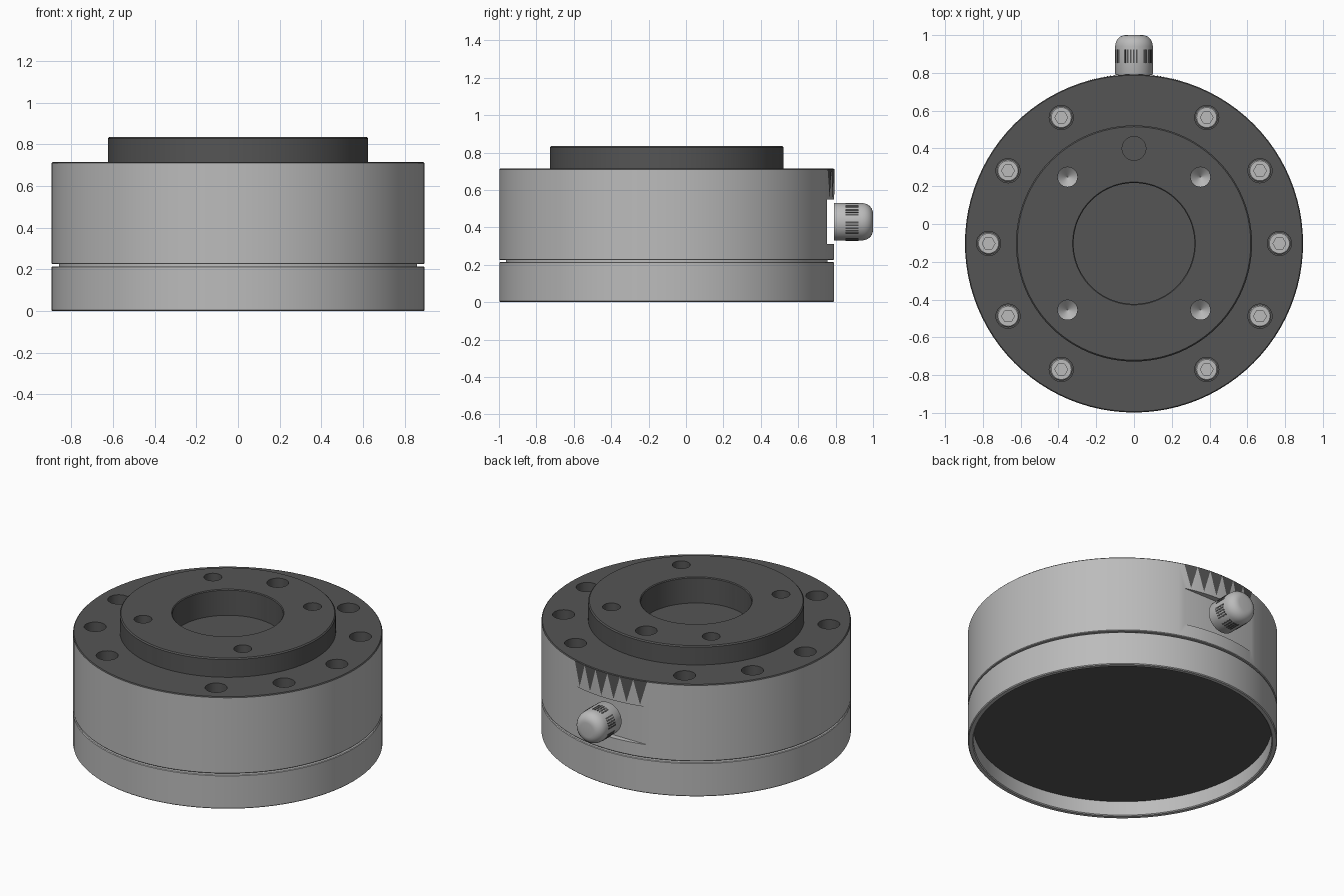
import bpy, bmesh
from math import sin, cos, pi, radians
from mathutils import Matrix

if "Cube" in bpy.data.objects:
    bpy.data.objects.remove(bpy.data.objects["Cube"])

CY = -0.103   # body axis
R = 0.895     # body radius


def material(name, v):
    m = bpy.data.materials.new(name)
    m.diffuse_color = (v, v, v, 1)
    m.use_nodes = True
    m.node_tree.nodes["Principled BSDF"].inputs["Base Color"].default_value = m.diffuse_color
    return m


LIGHT, DARK = material("light_grey", 0.5), material("dark_grey", 0.09)


def lathe(bm, prof, mats, cx=0.0, cy=0.0, seg=32):
    """Closed solid: rings from (radius, z) pairs, mats = bottom cap, each band, top cap."""
    rings = []
    for r, z in prof:
        rings.append([bm.verts.new((cx + r * cos(2 * pi * i / seg), cy + r * sin(2 * pi * i / seg), z))
                      for i in range(seg)])
    bm.faces.new(rings[0][::-1]).material_index = mats[0]
    for a, b, m in zip(rings, rings[1:], mats[1:]):
        for i in range(seg):
            j = (i + 1) % seg
            bm.faces.new((a[i], a[j], b[j], b[i])).material_index = m
    bm.faces.new(rings[-1]).material_index = mats[-1]


def finish(bm, name, smooth=True):
    me = bpy.data.meshes.new(name)
    bm.to_mesh(me)
    bm.free()
    me.materials.append(LIGHT)
    me.materials.append(DARK)
    ob = bpy.data.objects.new(name, me)
    bpy.context.collection.objects.link(ob)
    if smooth:
        shade(ob)
    return ob


def select(ob):
    bpy.ops.object.select_all(action='DESELECT')
    ob.select_set(True)
    bpy.context.view_layer.objects.active = ob


def shade(ob):
    select(ob)
    bpy.ops.object.shade_smooth_by_angle(angle=radians(30))


def cut(ob, cutter):
    mod = ob.modifiers.new("cut", 'BOOLEAN')
    mod.operation = 'DIFFERENCE'
    mod.solver = 'EXACT'
    mod.object = cutter
    select(ob)
    bpy.ops.object.modifier_apply(modifier=mod.name)
    bpy.data.objects.remove(cutter)
    shade(ob)


def box(bm, size, matrix, mat=0):
    res = bmesh.ops.create_cube(bm, size=1, matrix=matrix @ Matrix.Diagonal((*size, 1)))
    for f in {f for v in res["verts"] for f in v.link_faces}:
        f.material_index = mat


# Housing: recessed base, side groove, raised flange and centre bore
prof = [(0.862, 0.095), (0.862, 0.005), (0.868, 0), (0.89, 0), (R, 0.005), (R, 0.211), (0.891, 0.215),
        (0.86, 0.215), (0.86, 0.225), (0.891, 0.225), (R, 0.229), (R, 0.710), (0.89, 0.715),
        (0.625, 0.715), (0.625, 0.828), (0.618, 0.835), (0.325, 0.835), (0.32, 0.83), (0.32, 0.67)]
bm = bmesh.new()
lathe(bm, prof, [1] + [0] * 11 + [1] * 8, 0, CY, 96)
housing = finish(bm, "housing", False)

# Cutters: bolt holes, drilled holes, dowel hole and flat pocket behind the gland
bolt_pos = [(0.77 * cos(radians(a)), CY + 0.77 * sin(radians(a)))
            for a in range(0, 360, 30) if a not in (90, 270)]
bm = bmesh.new()
for x, y in bolt_pos:
    lathe(bm, [(0.064, 0.5), (0.064, 0.8)], [1, 1, 1], x, y)
for sx in (-1, 1):
    for sy in (-1, 1):
        lathe(bm, [(0.002, 0.64), (0.052, 0.69), (0.052, 0.9)], [0, 0, 1, 1],
              sx * 0.352, CY + sy * 0.352)
lathe(bm, [(0.063, 0.68), (0.063, 0.9)], [1, 1, 1], 0, 0.4)
box(bm, (0.8, 0.3, 0.24), Matrix.Translation((0, 0.905, 0.43)))
cut(housing, finish(bm, "cutter", False))

# Socket head bolts down in the flange holes
bm = bmesh.new()
for x, y in bolt_pos:
    lathe(bm, [(0.059, 0.495), (0.059, 0.612), (0.053, 0.62)], [0] * 4, x, y)
bolts = finish(bm, "flange_bolts", False)
bm = bmesh.new()
for x, y in bolt_pos:
    lathe(bm, [(0.034, 0.56), (0.034, 0.7)], [0] * 3, x, y, 6)
cut(bolts, finish(bm, "cutter", False))

# Cable gland: domed cap turned to point along +y
to_y = Matrix.Translation((0, 0, 0.43)) @ Matrix.Rotation(-pi / 2, 4, 'X')
prof = [(0.098, 0.79), (0.1, 0.795), (0.1, 0.94)]
prof += [(0.045 + 0.055 * cos(t), 0.94 + 0.06 * sin(t)) for t in [pi / 12 * k for k in range(1, 7)]]
bm = bmesh.new()
lathe(bm, prof, [0] * (len(prof) + 1), seg=48)
bm.transform(to_y)
finish(bm, "cable_gland")

# Dark grip slots in groups round the gland
bm = bmesh.new()
for g in range(6):
    for k in range(5):
        a = g * pi / 3 + radians(-10 + (k - 2) * 9)
        box(bm, (0.009, 0.07, 0.006),
            Matrix.Translation((0, 0.888, 0.43)) @ Matrix.Rotation(a, 4, 'Y')
            @ Matrix.Translation((0, 0, 0.0985)), 1)
finish(bm, "gland_grip", False)

# Dark toothed trim above the pocket
bm = bmesh.new()
n, half, r = 6, radians(16.5), R + 0.002


def rim(t, z):
    a = pi / 2 + half * (2 * t - 1)
    return bm.verts.new((r * cos(a), CY + r * sin(a), z))


for i in range(n):
    f = bm.faces.new((rim((i + 1) / n, 0.712), rim(i / n, 0.712), rim((i + 0.5) / n, 0.56)))
    f.material_index = 1
    f.normal_update()
    if f.normal.y < 0:
        f.normal_flip()
finish(bm, "rim_teeth", False)
